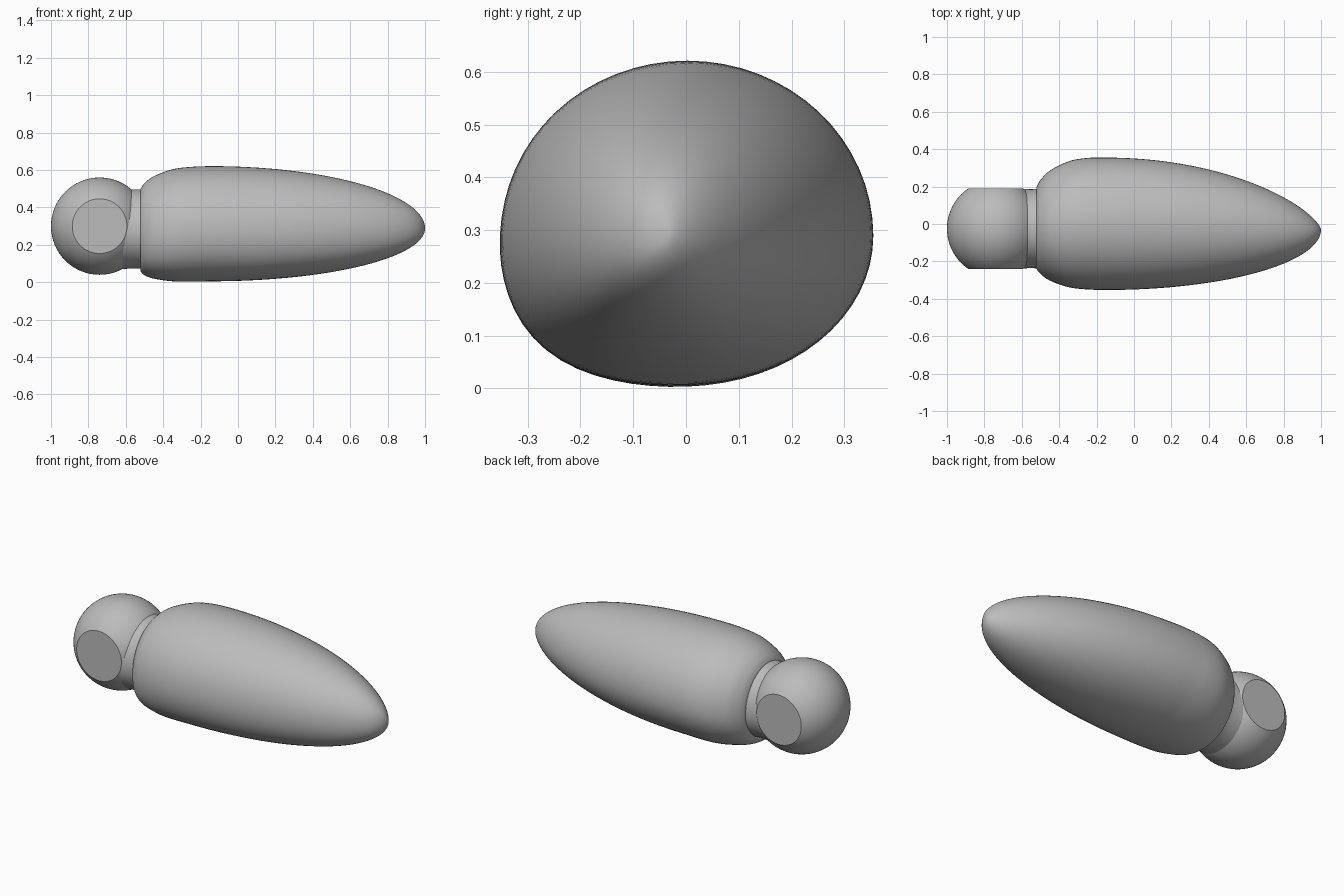
import bpy
import bmesh
import math
from mathutils import Vector, Matrix

default_cube = bpy.data.objects.get("Cube")
if default_cube:
    bpy.data.objects.remove(default_cube)

grey = bpy.data.materials.new("plain_grey")
grey.use_nodes = True
colour = (0.5, 0.5, 0.5, 1)
grey.diffuse_color = colour
grey.node_tree.nodes["Principled BSDF"].inputs["Base Color"].default_value = colour


def finish(bm, name):
    """Turn a bmesh into a smooth shaded object that keeps its sharp edges."""
    bmesh.ops.recalc_face_normals(bm, faces=bm.faces)
    mesh = bpy.data.meshes.new(name)
    bm.to_mesh(mesh)
    bm.free()
    mesh.materials.append(grey)
    obj = bpy.data.objects.new(name, mesh)
    bpy.context.collection.objects.link(obj)
    bpy.ops.object.select_all(action="DESELECT")
    obj.select_set(True)
    bpy.context.view_layer.objects.active = obj
    bpy.ops.object.shade_smooth_by_angle(angle=math.radians(35))
    return obj


def smooth_rows(rows, steps):
    """Refine a list of stations with a Catmull-Rom spline."""
    padded = [rows[0]] + rows + [rows[-1]]
    result = []
    for before, start, end, after in zip(padded, padded[1:], padded[2:], padded[3:]):
        for step in range(steps):
            t = step / steps
            result.append([
                b + t * (c - a) / 2
                + t * t * (a - 2.5 * b + 2 * c - d / 2)
                + t ** 3 * (1.5 * (b - c) + (d - a) / 2)
                for a, b, c, d in zip(before, start, end, after)
            ])
    result.append(rows[-1])
    return result


def nose_rows(start, length, count):
    """Stations of a blunt half ellipsoid, slimmer towards the back."""
    rows = []
    for i in range(count):
        turn = math.radians(89.5) * i / (count - 1)
        width = math.cos(turn)
        rows.append((
            start + length * math.sin(turn),
            -0.03 - 0.32 * width,
            -0.03 + 0.385 * width ** 1.4,
            0.288 - 0.28 * width,
            0.288 + 0.333 * width,
        ))
    return rows


def loft(name, rows, bulge, sides=64):
    """Skin oval rings along x; each row is x, y low, y high, z low, z high."""
    bm = bmesh.new()
    rings = []
    for x, y_low, y_high, z_low, z_high in rows:
        y_mid = (y_low + y_high) / 2
        z_mid = z_low + (z_high - z_low) * 0.46
        ring = []
        for i in range(sides):
            angle = math.tau * i / sides
            # The lower front quarter is fuller than a plain oval
            offset = (angle - math.radians(226)) / math.radians(30)
            swell = 1 + bulge * math.exp(-offset * offset)
            height = z_high - z_mid if math.sin(angle) > 0 else z_mid - z_low
            ring.append(bm.verts.new((
                x,
                y_mid + (y_high - y_low) / 2 * math.cos(angle) * swell,
                z_mid + height * math.sin(angle) * swell,
            )))
        rings.append(ring)
    for first, second in zip(rings, rings[1:]):
        for i in range(sides):
            j = (i + 1) % sides
            bm.faces.new((first[i], first[j], second[j], second[i]))
    bm.faces.new(rings[0])
    bm.faces.new(rings[-1])
    return finish(bm, name)


# Long body: blunt shoulder stations followed by the rounded nose
nose = nose_rows(start=-0.15, length=1.15, count=40)
shoulder_stations = [
    (-0.52, -0.24, 0.2, 0.06, 0.5),
    (-0.5, -0.265, 0.235, 0.04, 0.53),
    (-0.45, -0.3, 0.285, 0.022, 0.567),
    (-0.35, -0.335, 0.335, 0.008, 0.604),
    (-0.25, -0.347, 0.353, 0.006, 0.617),
    nose[0],
]
loft("body", smooth_rows(shoulder_stations, 5) + nose[1:], 0.08)

# Slightly waisted collar joining the ball to the body
collar_stations = [
    (-0.63, -0.24, 0.19, 0.07, 0.5),
    (-0.55, -0.236, 0.186, 0.074, 0.496),
    (-0.49, -0.24, 0.19, 0.07, 0.5),
]
loft("collar", smooth_rows(collar_stations, 5), 0)

# Ball end with a flat sliced on its front and back
ball = bmesh.new()
turn = Matrix.Rotation(math.pi / 2, 4, "X")
centre = Vector((-0.74, -0.025, 0.3))
bmesh.ops.create_uvsphere(ball, u_segments=64, v_segments=48, radius=0.26,
                          matrix=Matrix.Translation(centre) @ turn)
for side in (-1, 1):
    direction = Vector((0, side, 0))
    cut = bmesh.ops.bisect_plane(
        ball, geom=ball.verts[:] + ball.edges[:] + ball.faces[:],
        plane_co=centre + direction * 0.215, plane_no=direction, clear_outer=True)
    rim = [item for item in cut["geom_cut"] if isinstance(item, bmesh.types.BMEdge)]
    bmesh.ops.holes_fill(ball, edges=rim, sides=0)
finish(ball, "ball_end")
